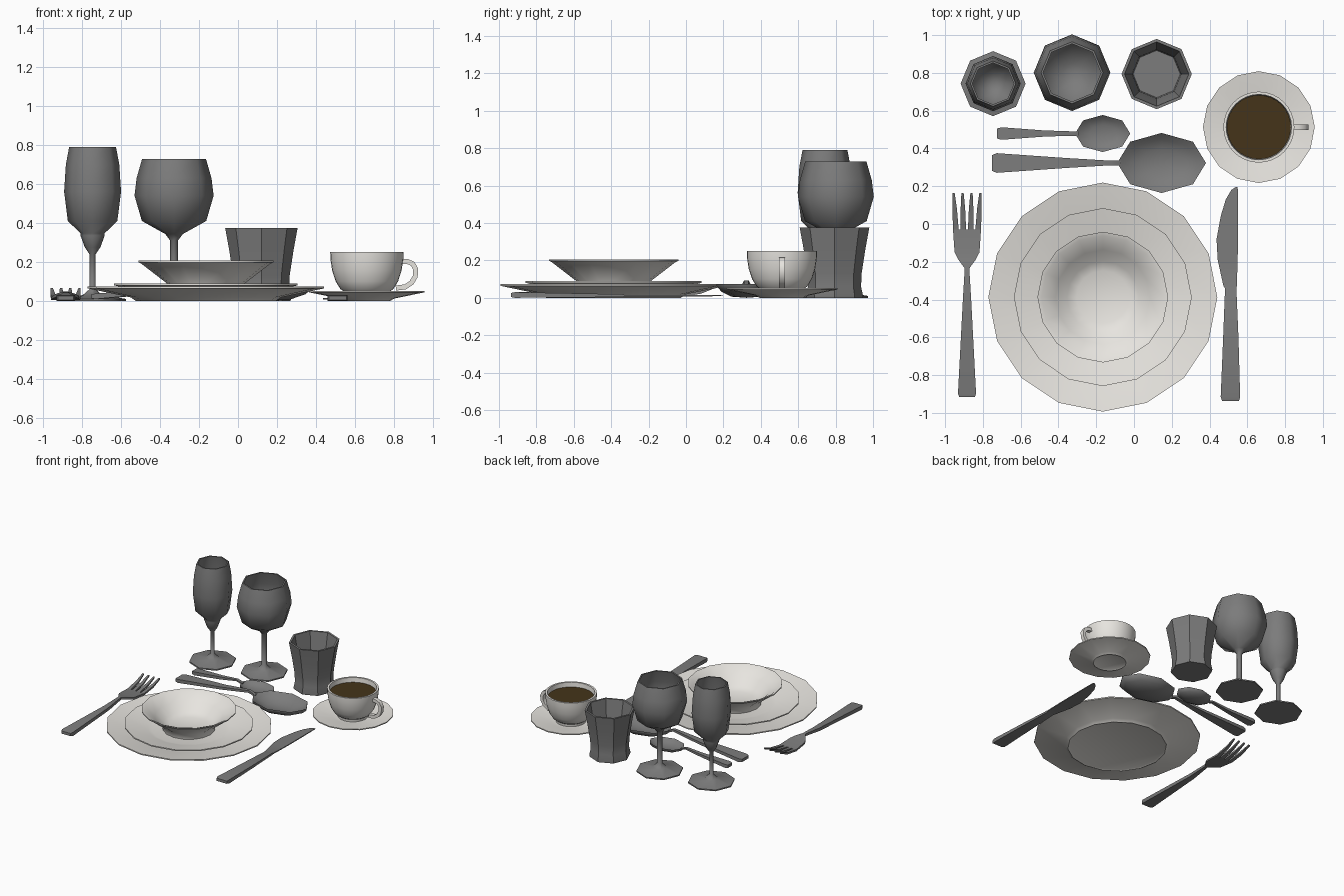
import bpy, bmesh, math
from mathutils import Vector


def material(name, rgb):
    m = bpy.data.materials.new(name)
    m.diffuse_color = (*rgb, 1)
    return m


CHINA = material("china", (0.8, 0.78, 0.74))
DARK = material("metal_and_glass", (0.2, 0.2, 0.2))
COFFEE = material("coffee", (0.058, 0.034, 0.01))


def finish(name, bm, mat, angle):
    bmesh.ops.recalc_face_normals(bm, faces=bm.faces)
    me = bpy.data.meshes.new(name)
    bm.to_mesh(me)
    bm.free()
    me.materials.append(mat)
    ob = bpy.data.objects.new(name, me)
    bpy.context.collection.objects.link(ob)
    if angle:
        bpy.ops.object.select_all(action='DESELECT')
        ob.select_set(True)
        bpy.context.view_layer.objects.active = ob
        bpy.ops.object.shade_smooth_by_angle(angle=math.radians(angle))
    return ob


def revolve(bm, profile, n, centre, sx=1, sy=1):
    """Spin (radius, z) points; radius 0 makes a pole."""
    rings = []
    for r, z in profile:
        count = n if r > 0 else 1
        rings.append([bm.verts.new((centre[0] + sx * r * math.cos(math.tau * i / n),
                                    centre[1] + sy * r * math.sin(math.tau * i / n), z))
                      for i in range(count)])
    for a, b in zip(rings, rings[1:]):
        for i in range(n):
            j = (i + 1) % n
            q = [a[i % len(a)], a[j % len(a)], b[j % len(b)], b[i % len(b)]]
            bm.faces.new(list(dict.fromkeys(q)))


def lathe(name, profile, n, centre, mat, angle=50):
    bm = bmesh.new()
    revolve(bm, profile, n, centre)
    return finish(name, bm, mat, angle)


def loft(bm, rows, place):
    """Rectangular sections: (along, side0, side1, z0, z1)."""
    secs = [[bm.verts.new(place(t, s, z)) for s, z in ((a, z0), (b, z0), (b, z1), (a, z1))]
            for t, a, b, z0, z1 in rows]
    for p, q in zip(secs, secs[1:]):
        for i in range(4):
            j = (i + 1) % 4
            bm.faces.new((p[i], p[j], q[j], q[i]))
    bm.faces.new(secs[0])
    bm.faces.new(secs[-1])


# plates and bowl
P = (-0.165, -0.387)
lathe("dinner_plate", [(0, 0.006), (0.345, 0.006), (0.36, 0), (0.385, 0.018), (0.606, 0.064), (0.606, 0.073),
                       (0.385, 0.03), (0.35, 0.02), (0, 0.02)], 16, P, CHINA)
lathe("salad_plate", [(0, 0.024), (0.28, 0.024), (0.31, 0.042), (0.471, 0.08), (0.471, 0.089),
                      (0.3, 0.05), (0.27, 0.042), (0, 0.042)], 16, P, CHINA)
lathe("bowl", [(0, 0.045), (0.19, 0.045), (0.2, 0.09), (0.33, 0.19), (0.346, 0.198), (0.346, 0.206),
               (0.325, 0.2), (0.25, 0.145), (0.19, 0.09), (0.14, 0.07), (0, 0.066)], 16, P, CHINA)

# saucer, cup and coffee
C = (0.661, 0.513)
lathe("saucer", [(0, 0.006), (0.11, 0.006), (0.12, 0), (0.14, 0.012), (0.296, 0.044), (0.296, 0.052),
                 (0.15, 0.03), (0.12, 0.024), (0, 0.024)], 16, C, CHINA)
lathe("cup", [(0, 0.026), (0.11, 0.026), (0.112, 0.045), (0.135, 0.06), (0.16, 0.1), (0.178, 0.155),
              (0.187, 0.215), (0.188, 0.251), (0.173, 0.251), (0.168, 0.19), (0.145, 0.1), (0.11, 0.055),
              (0, 0.05)], 32, C, CHINA)
lathe("coffee", [(0, 0.215), (0.169, 0.215), (0.166, 0.19), (0, 0.19)], 32, C, COFFEE)

# cup handle: square section swept along a D-shaped path
path = [(0.83, 0.202), (0.868, 0.203), (0.897, 0.19), (0.912, 0.162), (0.909, 0.125),
        (0.89, 0.093), (0.858, 0.072), (0.81, 0.066)]
pts = [Vector(p) for p in path]
bm = bmesh.new()
secs = []
for i, p in enumerate(pts):
    t = (pts[min(i + 1, len(pts) - 1)] - pts[max(i - 1, 0)]).normalized()
    nrm = Vector((-t.y, t.x)) * 0.013
    secs.append([bm.verts.new((p.x + s * nrm.x, C[1] + dy, p.y + s * nrm.y))
                 for s, dy in ((1, -0.015), (1, 0.015), (-1, 0.015), (-1, -0.015))])
for a, b in zip(secs, secs[1:]):
    for i in range(4):
        j = (i + 1) % 4
        bm.faces.new((a[i], a[j], b[j], b[i]))
bm.faces.new(secs[0])
bm.faces.new(secs[-1])
finish("cup_handle", bm, CHINA, 45)

# drinking glasses
lathe("champagne_flute", [(0, 0), (0.172, 0), (0.172, 0.01), (0.05, 0.03), (0.016, 0.06), (0.016, 0.24),
                          (0.04, 0.275), (0.062, 0.335), (0.062, 0.347), (0.127, 0.41), (0.146, 0.56),
                          (0.137, 0.7), (0.12, 0.79), (0.11, 0.79), (0.127, 0.7), (0.135, 0.56),
                          (0.117, 0.42), (0.055, 0.35), (0, 0.33)], 8, (-0.746, 0.743), DARK)
lathe("wine_glass", [(0, 0), (0.172, 0), (0.172, 0.01), (0.05, 0.03), (0.02, 0.06), (0.02, 0.31),
                     (0.045, 0.343), (0.165, 0.41), (0.203, 0.54), (0.192, 0.63), (0.164, 0.728),
                     (0.153, 0.728), (0.181, 0.63), (0.191, 0.54), (0.155, 0.42), (0.05, 0.36),
                     (0, 0.352)], 8, (-0.328, 0.801), DARK)
lathe("tumbler", [(0, 0), (0.15, 0), (0.152, 0.012), (0.142, 0.06), (0.145, 0.13), (0.165, 0.26),
                  (0.186, 0.375), (0.17, 0.375), (0.15, 0.26), (0.13, 0.13), (0.125, 0.04), (0, 0.04)],
      8, (0.12, 0.794), DARK, 30)

# fork: handle and head in one loft, then four tines
FX = -0.884
along_y = lambda t, s, z: (s, t, z)
bm = bmesh.new()
loft(bm, [(t, FX - w, FX + w, z0, z1) for t, w, z0, z1 in
          [(-0.917, 0.04, 0.004, 0.026), (-0.9, 0.048, 0.0, 0.03), (-0.4, 0.022, 0.012, 0.036),
           (-0.235, 0.012, 0.03, 0.048), (-0.19, 0.045, 0.022, 0.038), (-0.15, 0.066, 0.013, 0.028),
           (-0.03, 0.074, 0.004, 0.018)]], along_y)
for k in range(4):
    x = FX + (k - 1.5) * 0.0395
    lean = (k - 1.5) * 0.008
    loft(bm, [(-0.03, x - 0.015, x + 0.015, 0.004, 0.018),
              (0.08, x + lean / 2 - 0.012, x + lean / 2 + 0.012, 0.022, 0.036),
              (0.164, x + lean - 0.006, x + lean + 0.006, 0.055, 0.066)], along_y)
finish("fork", bm, DARK, 30)

# knife: handle then blade outline
bm = bmesh.new()
loft(bm, [(-0.936, 0.466, 0.556, 0.004, 0.026), (-0.915, 0.459, 0.562, 0, 0.03), (-0.6, 0.472, 0.553, 0.002, 0.024),
          (-0.34, 0.482, 0.542, 0.004, 0.019), (-0.33, 0.474, 0.544, 0.008, 0.016), (-0.19, 0.443, 0.549, 0.008, 0.015),
          (-0.08, 0.437, 0.55, 0.008, 0.015), (0.045, 0.46, 0.55, 0.008, 0.015), (0.13, 0.486, 0.55, 0.008, 0.015),
          (0.18, 0.515, 0.55, 0.009, 0.014), (0.197, 0.54, 0.548, 0.01, 0.013)], along_y)
finish("knife", bm, DARK, 30)


# spoons: oval faceted bowl with an arched, tapering handle
def spoon(name, cx, cy, rx, ry, end, half, h):
    along_x = lambda t, s, z: (t, cy + s, z)
    bm = bmesh.new()
    revolve(bm, [(0, 0), (0.5, 0.006), (0.85, h * 0.45), (1, h * 0.85), (1, h),
                 (0.8, h * 0.6), (0.48, 0.018), (0, 0.012)], 8, (cx, cy), rx, ry)
    neck = cx - rx
    rows = [(end, half * 0.8, 0.012, 0.034), (end + 0.025, half, 0.01, 0.038),
            (end + (neck - end) * 0.6, half * 0.5, h * 0.6, h * 0.6 + 0.02),
            (neck - 0.03, 0.012, h * 1.02, h * 1.25), (neck + 0.02, 0.012, h * 0.72, h * 0.95)]
    loft(bm, [(t, -w, w, a, b) for t, w, a, b in rows], along_x)
    finish(name, bm, DARK, 50)


spoon("soup_spoon", 0.146, 0.323, 0.235, 0.159, -0.752, 0.052, 0.075)
spoon("teaspoon", -0.166, 0.479, 0.146, 0.098, -0.726, 0.033, 0.05)
